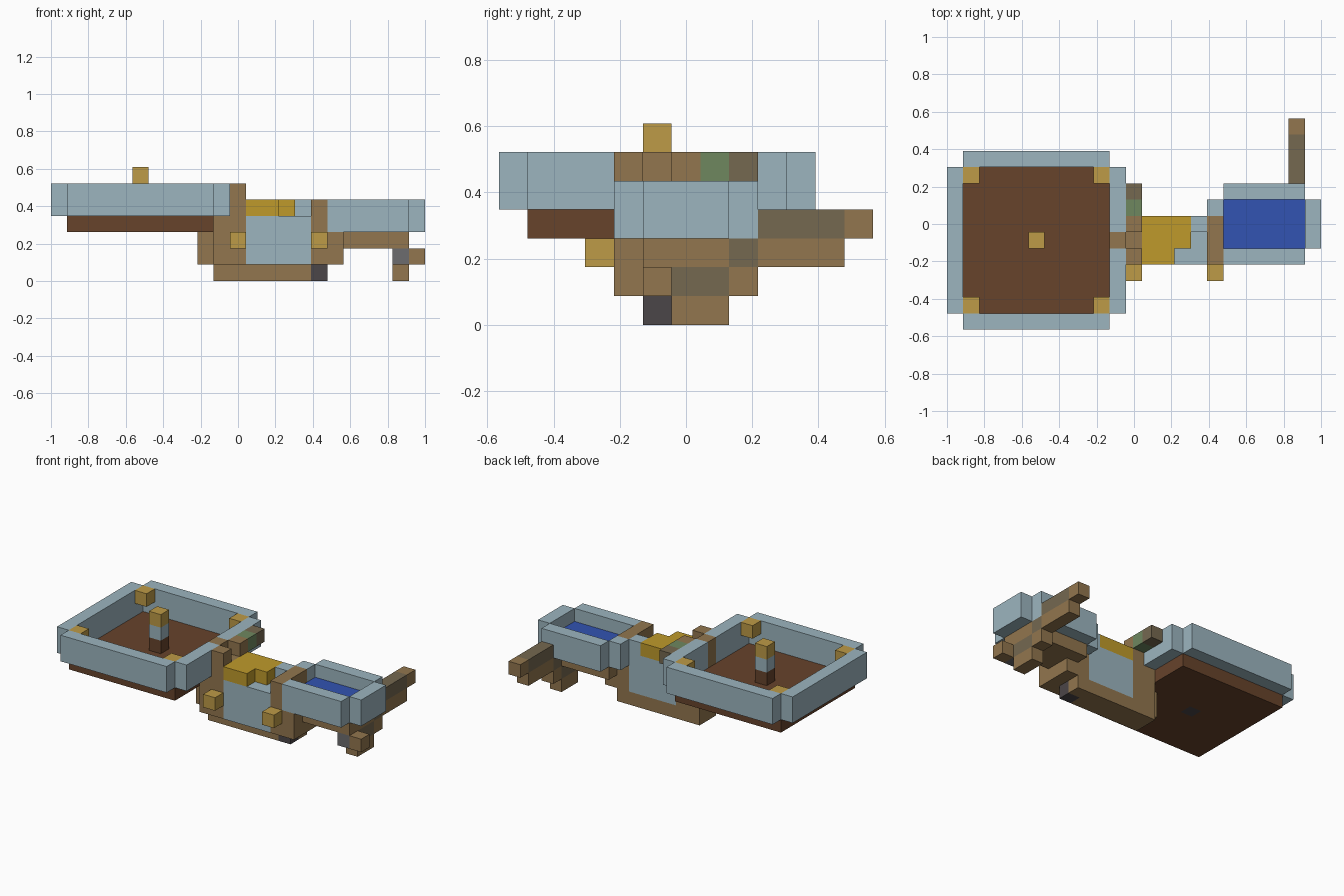
import bpy
import bmesh
from mathutils import Vector

if "Cube" in bpy.data.objects:
    bpy.data.objects.remove(bpy.data.objects["Cube"], do_unlink=True)

CELL = 2 / 23                      # edge of one building block
ORIGIN = Vector((-1, -6.5 * CELL, 0))


def linear(channel):
    c = channel / 255
    return c / 12.92 if c <= 0.04045 else ((c + 0.055) / 1.055) ** 2.4


def material(name, hex_colour):
    rgb = [linear(v) for v in bytes.fromhex(hex_colour)]
    mat = bpy.data.materials.new(name)
    mat.use_nodes = True
    mat.diffuse_color = (*rgb, 1)
    mat.node_tree.nodes["Principled BSDF"].inputs["Base Color"].default_value = (*rgb, 1)
    return mat


pale = material("pale blue", "9CB5BF")
soil = material("dark brown", "67432B")
wood = material("wood brown", "92764E")
yellow = material("bright yellow", "BF9A2B")
gold = material("dull gold", "BD9B47")
taupe = material("taupe", "756850")
green = material("moss green", "6E875F")
charcoal = material("charcoal", "4B4648")
grey = material("mid grey", "6C6C6E")
blue = material("water blue", "3253B2")


def block(name, mat, xs, ys, zs):
    """Box given by start and end cell on each axis."""
    low = ORIGIN + CELL * Vector((xs[0], ys[0], zs[0]))
    high = ORIGIN + CELL * Vector((xs[1], ys[1], zs[1]))
    bm = bmesh.new()
    bmesh.ops.create_cube(bm, size=1)
    for v in bm.verts:
        v.co = (low + high) / 2 + v.co * (high - low)
    mesh = bpy.data.meshes.new(name)
    bm.to_mesh(mesh)
    bm.free()
    mesh.materials.append(mat)
    obj = bpy.data.objects.new(name, mesh)
    bpy.context.collection.objects.link(obj)
    return obj


def cube(name, mat, x, y, z):
    return block(name, mat, (x, x + 1), (y, y + 1), (z, z + 1))


# Large basin: floor around a central plug, and four walls
INNER = (1, 10)
block("basin_floor_front", soil, INNER, (1, 5), (3, 4))
block("basin_floor_back", soil, INNER, (6, 10), (3, 4))
block("basin_floor_right", soil, (1, 5), (5, 6), (3, 4))
block("basin_floor_left", soil, (6, 10), (5, 6), (3, 4))
block("basin_wall_front", pale, INNER, (0, 1), (4, 6))
block("basin_wall_back", pale, INNER, (10, 11), (4, 6))
block("basin_wall_right", pale, (0, 1), INNER, (4, 6))
block("basin_wall_left_front", pale, (10, 11), (1, 5), (4, 6))
block("basin_wall_left_back", pale, (10, 11), (6, 10), (4, 6))
block("basin_wall_bracket", wood, (10, 11), (5, 6), (4, 6))
for x in (1, 9):
    for y in (1, 9):
        cube("basin_corner_lamp", gold, x, y, 5)

# Post in the middle of the basin
for z, mat in enumerate((charcoal, soil, pale, gold), start=3):
    cube("basin_post", mat, 5, 5, z)

# Central body with its stepped yellow top
TRUNK = (4, 7)
block("body", pale, (12, 16), TRUNK, (1, 4))
block("body_top_front", yellow, (12, 14), (4, 5), (4, 5))
block("body_top_back", yellow, (12, 15), (5, 7), (4, 5))
cube("body_top_corner", pale, 15, 6, 4)

# Wooden frame on both sides of the body
block("right_column", wood, (11, 12), TRUNK, (1, 5))
cube("right_column_tip_front", wood, 11, 4, 5)
cube("right_column_tip_back", wood, 11, 6, 5)
cube("right_column_moss", green, 11, 7, 5)
cube("right_column_end", taupe, 11, 8, 5)
block("right_bracket", wood, (10, 11), TRUNK, (1, 4))
block("right_bracket_end", wood, (9, 10), (5, 6), (1, 3))
block("left_column", wood, (16, 17), TRUNK, (1, 5))
block("left_bracket", wood, (17, 18), TRUNK, (1, 2))
block("left_bracket_front", wood, (17, 18), (4, 5), (2, 3))
for x in (11, 16):
    cube("front_knob", gold, x, 3, 2)

# Base under the body
block("base", wood, (10, 16), (5, 7), (0, 1))
cube("base_end_front", charcoal, 16, 5, 0)
cube("base_end_back", wood, 16, 6, 0)

# Small water trough
LENGTH, WIDTH, RIM = (17, 22), (5, 8), (3, 5)
block("trough_floor", wood, LENGTH, WIDTH, (2, 3))
block("trough_water", blue, LENGTH, WIDTH, (3, 4))
block("trough_wall_front", pale, LENGTH, (4, 5), RIM)
block("trough_wall_back", pale, LENGTH, (8, 9), RIM)
block("trough_wall_left", pale, (22, 23), WIDTH, RIM)
block("trough_wall_right", pale, (16, 17), (7, 8), RIM)

# Slanted pole running under the trough and out at the back
POLE = (21, 22)
cube("pole_tip", wood, 22, 5, 1)
cube("pole_joint", grey, 21, 5, 1)
block("pole_foot", wood, POLE, (6, 8), (0, 1))
block("pole_core_low", taupe, POLE, (6, 8), (1, 2))
cube("pole_edge_low", wood, 21, 8, 1)
cube("pole_core_middle", taupe, 21, 8, 2)
block("pole_edge_high", wood, POLE, (9, 12), (2, 3))
block("pole_core_high", taupe, POLE, (9, 12), (3, 4))
cube("pole_end", wood, 21, 12, 3)
